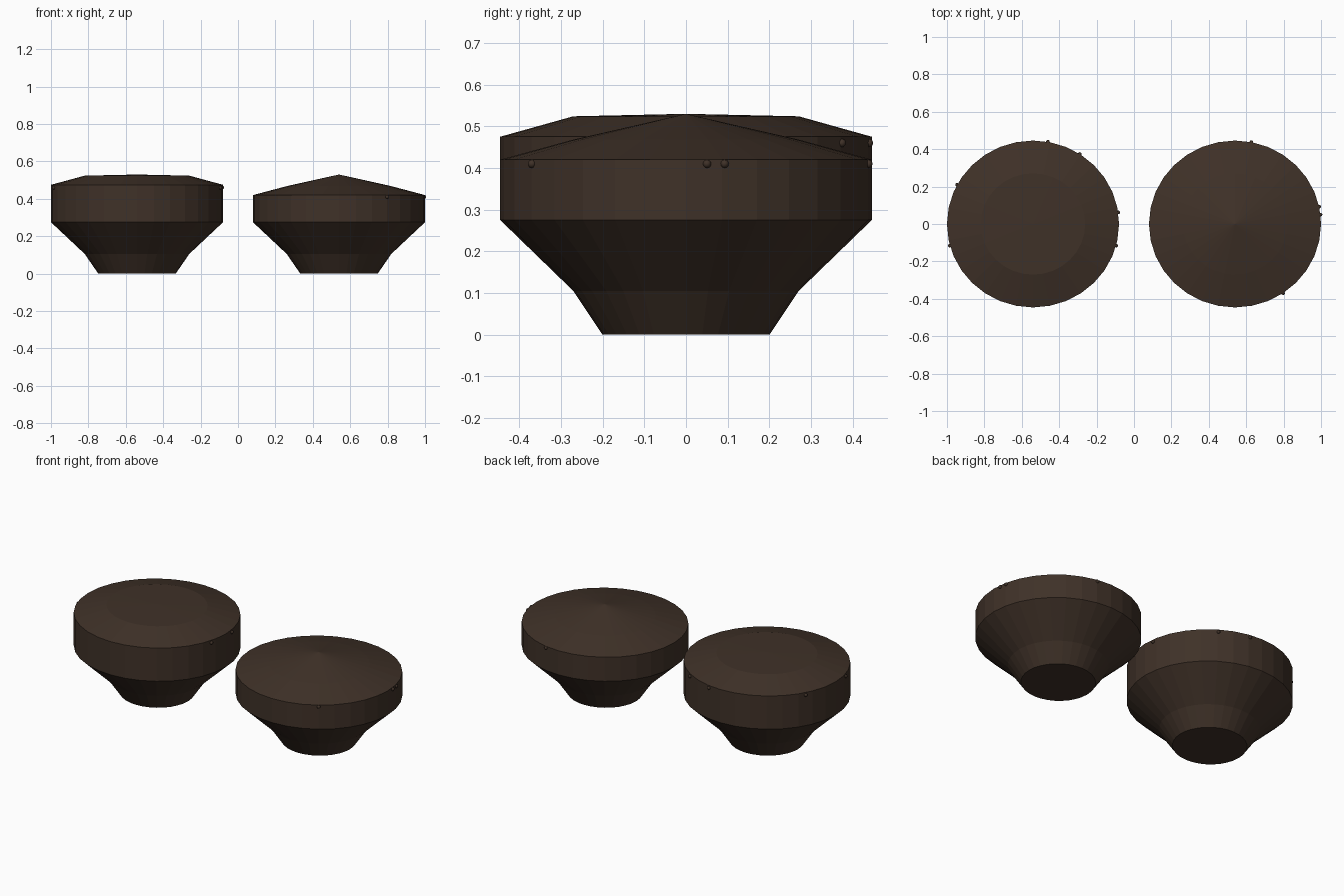
import bpy, bmesh, math

cube = bpy.data.objects.get("Cube")
if cube:
    bpy.data.objects.remove(cube, do_unlink=True)

SIDES = 32
RX, RY = 0.46, 0.446      # half widths of each body
CENTRE = 0.54

brown = bpy.data.materials.new("dark_brown")
brown.use_nodes = True
colour = (0.05, 0.031, 0.021, 1)
brown.diffuse_color = colour
bsdf = brown.node_tree.nodes["Principled BSDF"]
bsdf.inputs["Base Color"].default_value = colour
bsdf.inputs["Roughness"].default_value = 0.8


def finish(bm, name, x):
    bmesh.ops.recalc_face_normals(bm, faces=bm.faces[:])
    mesh = bpy.data.meshes.new(name)
    bm.to_mesh(mesh)
    bm.free()
    mesh.materials.append(brown)
    ob = bpy.data.objects.new(name, mesh)
    ob.location.x = x
    bpy.context.collection.objects.link(ob)
    return ob


def turned_body(name, x, profile, apex):
    """Faceted lathe shape: (radius fraction, height) rings, closed at both ends."""
    bm = bmesh.new()
    rings = []
    for r, z in profile:
        angles = [2 * math.pi * i / SIDES for i in range(SIDES)]
        rings.append([bm.verts.new((r * RX * math.cos(a), r * RY * math.sin(a), z))
                      for a in angles])
    for low, high in zip(rings, rings[1:]):
        for i in range(SIDES):
            j = (i + 1) % SIDES
            bm.faces.new((low[i], low[j], high[j], high[i]))
    bm.faces.new(rings[0][::-1])
    tip = bm.verts.new((0, 0, apex))
    for i in range(SIDES):
        bm.faces.new((rings[-1][i], rings[-1][(i + 1) % SIDES], tip))
    return finish(bm, name, x)


def studs(name, x, z, degrees):
    """Small round studs set into the rim at the given angles."""
    bm = bmesh.new()
    for d in degrees:
        a = math.radians(d)
        new = bmesh.ops.create_uvsphere(bm, u_segments=10, v_segments=6, radius=0.01)
        bmesh.ops.translate(bm, verts=new["verts"],
                            vec=(RX * math.cos(a), RY * math.sin(a), z))
    for f in bm.faces:
        f.smooth = True
    return finish(bm, name, x)


# Shared tapered foot and flared bowl
base = [(0.45, 0), (0.607, 0.105), (1, 0.275)]

# Right piece: tall rim with a flattened lid
turned_body("flat_top_body", -CENTRE, base + [(1, 0.475), (0.607, 0.524)], 0.53)
studs("flat_top_studs", -CENTRE, 0.46, [80, 57, 8, -15, 152, 195])

# Left piece: lower rim with a pointed lid
turned_body("pointed_top_body", CENTRE, base + [(1, 0.42), (0.607, 0.468)], 0.53)
studs("pointed_top_studs", CENTRE, 0.41, [-56, 6.5, 12, 79])
